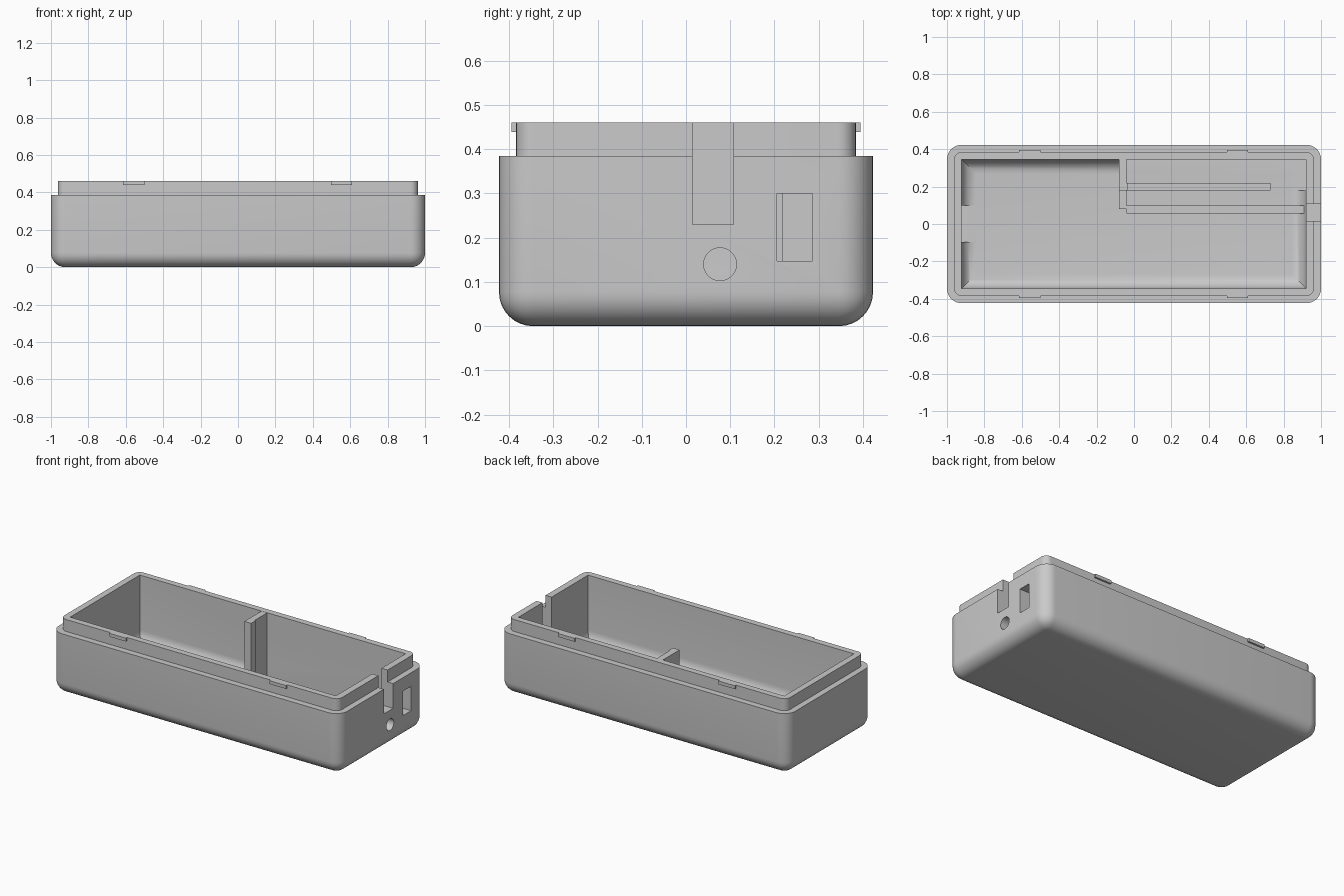
import bpy, bmesh, math
from mathutils import Matrix, Vector

if "Cube" in bpy.data.objects:
    bpy.data.objects.remove(bpy.data.objects["Cube"])

grey = bpy.data.materials.new("plain grey")
grey.use_nodes = True
grey.diffuse_color = (0.59, 0.59, 0.59, 1)
grey.node_tree.nodes["Principled BSDF"].inputs["Base Color"].default_value = (0.59, 0.59, 0.59, 1)


def add_object(name, bm):
    bmesh.ops.recalc_face_normals(bm, faces=bm.faces)
    mesh = bpy.data.meshes.new(name)
    bm.to_mesh(mesh)
    bm.free()
    mesh.materials.append(grey)
    obj = bpy.data.objects.new(name, mesh)
    bpy.context.collection.objects.link(obj)
    return obj


def box(name, x, y, z, radius=0, rounded=()):
    """Box from ranges; 'rounded' picks 'sides' (upright edges) and 'base' edges."""
    bm = bmesh.new()
    size = [b - a for a, b in (x, y, z)]
    centre = Vector([(a + b) / 2 for a, b in (x, y, z)])
    bmesh.ops.create_cube(bm, size=1, matrix=Matrix.Translation(centre) @ Matrix.Diagonal((*size, 1)))
    edges = []
    for e in bm.edges:
        heights = [v.co.z for v in e.verts]
        upright = abs(heights[0] - heights[1]) > 1e-4
        low = max(heights) < centre.z
        if (upright and "sides" in rounded) or (low and "base" in rounded):
            edges.append(e)
    if edges:
        bmesh.ops.bevel(bm, geom=edges, offset=radius, segments=8, profile=0.5, affect="EDGES")
    return add_object(name, bm)


def combine(target, tool, operation):
    """Apply a boolean to target and remove the tool."""
    mod = target.modifiers.new("combine", "BOOLEAN")
    mod.object, mod.operation, mod.solver = tool, operation, "EXACT"
    graph = bpy.context.evaluated_depsgraph_get()
    mesh = bpy.data.meshes.new_from_object(target.evaluated_get(graph))
    target.modifiers.clear()
    target.data = mesh
    bpy.data.objects.remove(tool)


# Rounded tray with a stepped rim
tray = box("tray", (-1, 1), (-0.423, 0.423), (0, 0.385), 0.077, ("sides", "base"))
combine(tray, box("rim", (-0.962, 0.962), (-0.384, 0.384), (0.2, 0.46), 0.04, ("sides",)), "UNION")

# Cavity with coved floor edges
floor = 0.04
combine(tray, box("cavity", (-0.922, 0.92), (-0.345, 0.345), (floor, 0.6), 0.077, ("base",)), "DIFFERENCE")

# Flat floor areas that interrupt the coving
combine(tray, box("left_recess", (-0.922, -0.7), (-0.095, 0.1), (floor, 0.3)), "DIFFERENCE")
combine(tray, box("bay_recess", (-0.06, 0.92), (0.178, 0.345), (floor, 0.3)), "DIFFERENCE")

# Open slot, window and round hole through the end wall
combine(tray, box("slot", (0.9, 1.1), (0.015, 0.107), (0.23, 0.6)), "DIFFERENCE")
combine(tray, box("window", (0.9, 1.1), (0.206, 0.286), (0.147, 0.3)), "DIFFERENCE")
bm = bmesh.new()
bmesh.ops.create_cone(bm, cap_ends=True, segments=48, radius1=0.037, radius2=0.037, depth=0.3,
                      matrix=Matrix.Translation((0.97, 0.077, 0.14)) @ Matrix.Rotation(math.pi / 2, 4, "Y"))
combine(tray, add_object("round_hole", bm), "DIFFERENCE")

# Tall partition with a thicker front post, and low floor ribs
base, low = floor - 0.01, 0.077
parts = [tray,
         box("partition", (-0.08, -0.04), (0.2, 0.35), (base, 0.459)),
         box("partition_post", (-0.08, -0.033), (0.178, 0.218), (base, 0.459)),
         box("cross_rib", (-0.08, -0.04), (0.08, 0.178), (base, low)),
         box("long_rib", (-0.04, 0.915), (0.056, 0.098), (base, low)),
         box("short_rib", (-0.033, 0.73), (0.178, 0.218), (base, low))]

# Snap tabs on the rim
for side, side_name in ((-1, "front"), (1, "back")):
    for x, end_name in ((-0.558, "right"), (0.553, "left")):
        y = sorted((side * 0.375, side * 0.395))
        parts.append(box(f"{side_name}_{end_name}_tab", (x - 0.057, x + 0.057), y, (0.439, 0.46)))

bpy.ops.object.select_all(action="DESELECT")
for obj in parts:
    obj.select_set(True)
bpy.context.view_layer.objects.active = tray
bpy.ops.object.shade_smooth_by_angle(angle=math.radians(30))
